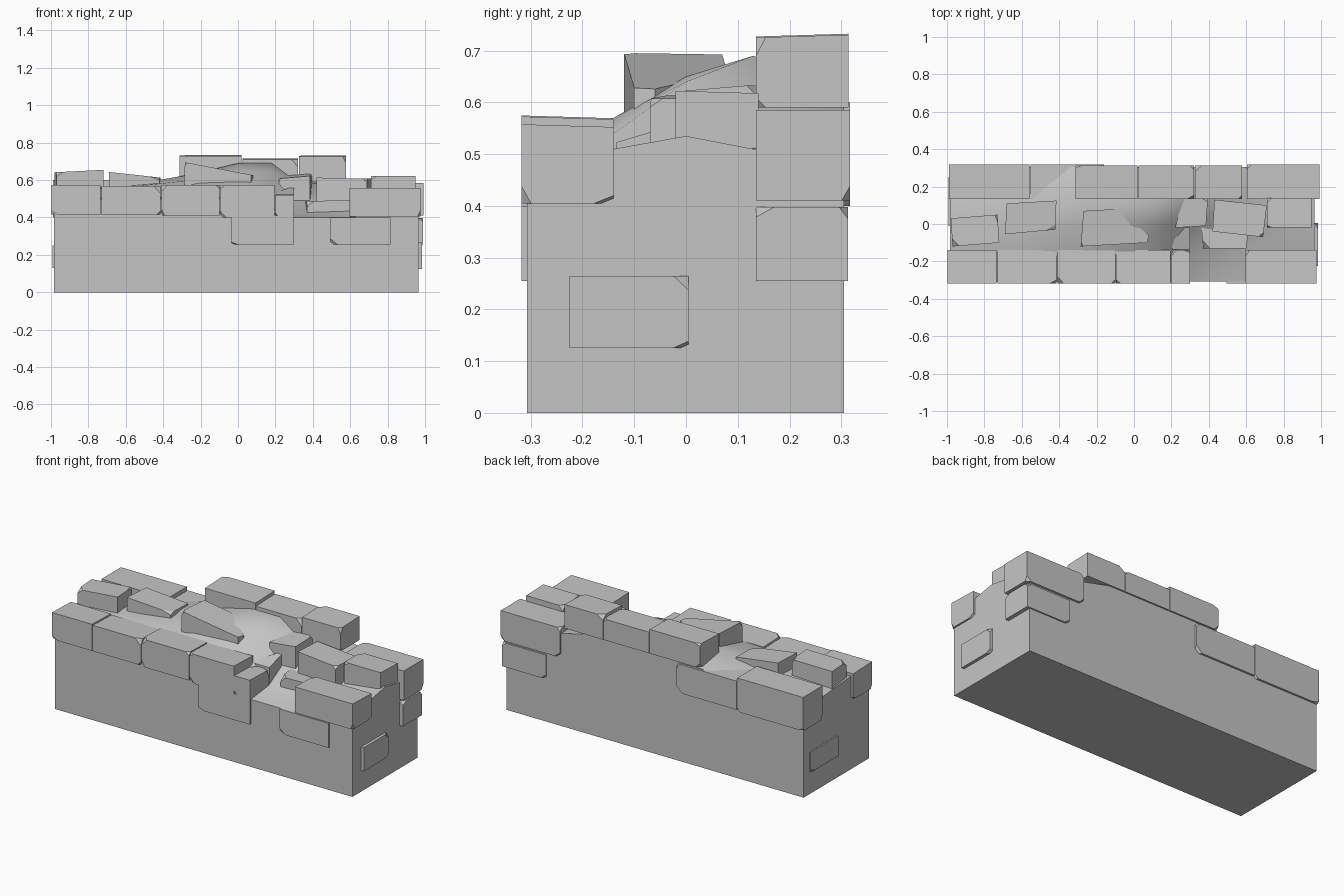
import bpy, bmesh, random
from mathutils import Vector
from math import radians

random.seed(4)
cube = bpy.data.objects.get("Cube")
if cube:
    bpy.data.objects.remove(cube, do_unlink=True)

# Single stone colour
stone = bpy.data.materials.new("grey_stone")
stone.use_nodes = True
colour = (0.56, 0.56, 0.56, 1)
stone.diffuse_color = colour
shader = next(n for n in stone.node_tree.nodes if n.type == 'BSDF_PRINCIPLED')
shader.inputs["Base Color"].default_value = colour
shader.inputs["Roughness"].default_value = 0.9


def finish(bm, name):
    bmesh.ops.recalc_face_normals(bm, faces=bm.faces)
    mesh = bpy.data.meshes.new(name)
    bm.to_mesh(mesh)
    bm.free()
    mesh.materials.append(stone)
    ob = bpy.data.objects.new(name, mesh)
    bpy.context.collection.objects.link(ob)
    return ob


def chip(bm, corner, centre, size):
    """Slice one corner off a convex stone."""
    s = [1 if corner[i] > centre[i] else -1 for i in range(3)]
    normal = Vector([s[i] / size[i] for i in range(3)]).normalized()
    point = corner - Vector((s[0] * size[0], 0, 0))
    cut = bmesh.ops.bisect_plane(bm, geom=bm.verts[:] + bm.edges[:] + bm.faces[:],
                                 plane_co=point, plane_no=normal, clear_outer=True)
    edges = [e for e in cut["geom_cut"] if isinstance(e, bmesh.types.BMEdge)]
    if len(edges) > 2:
        bmesh.ops.edgeloop_fill(bm, edges=edges)


def block(name, outline, z0, z1, slope=0.0, lean=0.0, chips=3):
    """Prism over an outline, with a sloping top and chipped corners."""
    bm = bmesh.new()
    n = len(outline)
    cx = sum(p[0] for p in outline) / n
    cy = sum(p[1] for p in outline) / n
    low = [bm.verts.new((x, y, z0)) for x, y in outline]
    high = [bm.verts.new((x, y, z1 + slope * (x - cx) + lean * (y - cy)))
            for x, y in outline]
    bm.faces.new(low[::-1])
    bm.faces.new(high)
    for i in range(n):
        j = (i + 1) % n
        bm.faces.new((low[i], low[j], high[j], high[i]))
    centre = Vector((cx, cy, (z0 + z1) / 2))
    corners = [v.co.copy() for v in random.sample(low + high, chips)]
    for c in corners:
        size = [random.uniform(0.012, 0.04) for _ in range(3)]
        chip(bm, c, centre, size)
    return finish(bm, name)


def brick(name, x0, x1, y0, y1, z0, z1, **kw):
    return block(name, [(x0, y0), (x1, y0), (x1, y1), (x0, y1)], z0, z1, **kw)


# Wall core: flat sides, rubble mound on top
xs = (-.985, -.6, -.25, 0, .18, .3, .6, .965)
mound = {
    -.307: (.50, .50, .50, .50, .45, .40, .40, .45),
    -.14: (.55, .56, .57, .57, .54, .42, .43, .51),
    0: (.54, .57, .60, .65, .64, .50, .49, .535),
    .13: (.53, .57, .63, .69, .69, .60, .55, .51),
    .305: (.50, .52, .60, .62, .62, .62, .55, .50),
}
bm = bmesh.new()
grid = [[bm.verts.new((x, y, z)) for x, z in zip(xs, row)] for y, row in mound.items()]
for a, b in zip(grid, grid[1:]):
    for i in range(len(xs) - 1):
        bm.faces.new((a[i], a[i + 1], b[i + 1], b[i]))
rim = [e for e in bm.edges if e.is_boundary]
skirt = bmesh.ops.extrude_edge_only(bm, edges=rim)["geom"]
for v in skirt:
    if isinstance(v, bmesh.types.BMVert):
        v.co.z = 0
bmesh.ops.edgeloop_fill(bm, edges=[e for e in bm.edges if e.is_boundary])
core = finish(bm, "wall_core")
for o in bpy.context.selected_objects:
    o.select_set(False)
bpy.context.view_layer.objects.active = core
core.select_set(True)
bpy.ops.object.shade_smooth_by_angle(angle=radians(40))
core.select_set(False)

# Front course
for i, (x0, x1, z0, z1) in enumerate((
        (-.998, -.735, .415, .57), (-.73, -.415, .415, .565), (-.41, -.10, .41, .572),
        (-.095, .195, .40, .57), (.197, .30, .40, .515), (.595, .975, .405, .555))):
    brick(f"front_brick_{i + 1}", x0, x1, -.318, -.14, z0, z1, lean=-.03)

# Back course, with a raised course in the middle
for i, (x0, x1, z0, z1) in enumerate((
        (-.99, -.558, .40, .60), (-.553, -.16, .41, .58), (.605, .993, .41, .585))):
    brick(f"back_brick_{i + 1}", x0, x1, .135, .317, z0, z1)
for i, (x0, x1, z1) in enumerate((
        (-.312, .02, .73), (.023, .322, .712), (.326, .578, .728))):
    brick(f"raised_brick_{i + 1}", x0, x1, .135, .314, .59, z1, lean=.03)

# Lower stones standing slightly proud of the faces
brick("low_front_brick_1", -.035, .30, -.318, -.14, .255, .41)
brick("low_front_brick_2", .495, .815, -.318, -.14, .255, .40)
brick("low_back_brick", .70, .988, .135, .313, .255, .398)
brick("right_end_brick", .85, .983, -.225, .005, .125, .265, chips=2)
brick("left_end_brick", -.993, -.85, -.01, .25, .13, .25, chips=2)

# Loose stones along the middle
block("loose_stone_1", [(-.97, -.12), (-.72, -.10), (-.73, .05), (-.98, .03)],
      .50, .648, slope=.05)
block("loose_stone_2", [(-.69, -.055), (-.42, -.03), (-.415, .125), (-.68, .11)],
      .50, .628, slope=-.11)
block("loose_stone_3", [(-.285, -.12), (.07, -.10), (.08, -.06), (-.09, .08), (-.27, .07)],
      .53, .66, slope=-.19, chips=2)
block("loose_stone_4", [(.22, -.02), (.385, -.01), (.395, .14), (.26, .14)],
      .48, .622, slope=.08, lean=.08)
block("loose_stone_5", [(.42, -.04), (.69, -.07), (.71, .10), (.43, .13)],
      .48, .61, slope=-.02)
block("loose_stone_6", [(.71, -.02), (.95, -.02), (.95, .14), (.71, .14)],
      .48, .62, lean=-.03)
block("loose_stone_7", [(.37, -.13), (.60, -.13), (.61, -.06), (.36, -.02)],
      .38, .49, slope=.03)
block("loose_stone_8", [(.17, -.135), (.30, -.135), (.30, -.02), (.27, -.02)],
      .42, .54, lean=.3, chips=1)
